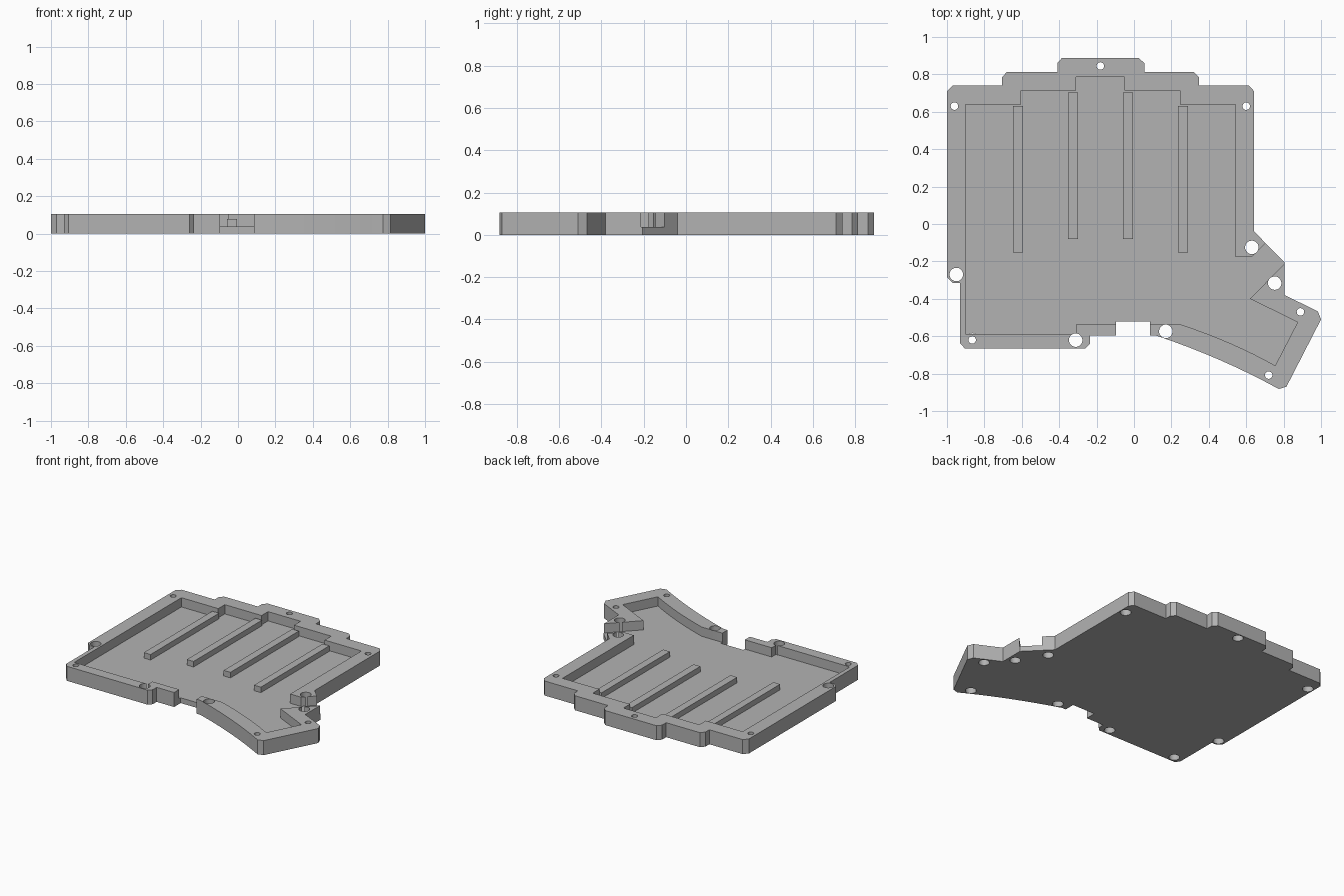
import bpy
import bmesh
from mathutils import Vector

TOP, FLOOR, BAR_TOP = 0.105, 0.038, 0.078

cube = bpy.data.objects.get("Cube")
if cube:
    bpy.data.objects.remove(cube, do_unlink=True)

grey = bpy.data.materials.new("plain grey")
grey.use_nodes = True
colour = (0.45, 0.45, 0.45, 1)
grey.diffuse_color = colour
grey.node_tree.nodes["Principled BSDF"].inputs["Base Color"].default_value = colour


def finish(name, bm):
    bmesh.ops.recalc_face_normals(bm, faces=bm.faces)
    mesh = bpy.data.meshes.new(name)
    bm.to_mesh(mesh)
    bm.free()
    mesh.materials.append(grey)
    obj = bpy.data.objects.new(name, mesh)
    bpy.context.collection.objects.link(obj)
    return obj


def prism(name, points, z0, z1):
    """Extrude a flat outline between two heights."""
    bm = bmesh.new()
    face = bm.faces.new([bm.verts.new((x, y, z0)) for x, y in points])
    new = bmesh.ops.extrude_face_region(bm, geom=[face])["geom"]
    verts = [v for v in new if isinstance(v, bmesh.types.BMVert)]
    bmesh.ops.translate(bm, verts=verts, vec=(0, 0, z1 - z0))
    return finish(name, bm)


def cylinder(name, x, y, radius, z0, z1):
    bm = bmesh.new()
    bmesh.ops.create_cone(bm, cap_ends=True, segments=32, radius1=radius,
                          radius2=radius, depth=z1 - z0)
    bmesh.ops.translate(bm, verts=bm.verts, vec=(x, y, (z0 + z1) / 2))
    return finish(name, bm)


def arc(a, control, b, steps=8):
    """Quadratic curve from a to b."""
    a, c, b = Vector(a), Vector(control), Vector(b)
    ts = [i / steps for i in range(steps + 1)]
    return [tuple(a * (1 - t) ** 2 + c * 2 * t * (1 - t) + b * t * t) for t in ts]


def cut(target, cutter):
    cutter.hide_render = True
    mod = target.modifiers.new("cut", 'BOOLEAN')
    mod.operation = 'DIFFERENCE'
    mod.solver = 'EXACT'
    mod.object = cutter
    bpy.context.view_layer.objects.active = target
    bpy.ops.object.modifier_apply(modifier=mod.name)
    bpy.data.objects.remove(cutter, do_unlink=True)


# Stepped, chamfered outer outline with the angled thumb lobe
outline = [
    (-1, 0.71), (-0.97, 0.74), (-0.705, 0.74), (-0.705, 0.785), (-0.68, 0.813),
    (-0.41, 0.813), (-0.41, 0.86), (-0.385, 0.888), (0.025, 0.888), (0.055, 0.86),
    (0.055, 0.813), (0.32, 0.813), (0.348, 0.785), (0.348, 0.74), (0.615, 0.74),
    (0.642, 0.71), (0.642, -0.04), (0.805, -0.205), (0.805, -0.38),
    (0.983, -0.467), (1, -0.51), (0.815, -0.87), (0.775, -0.882),
] + arc((0.77, -0.88), (0.47, -0.715), (0.12, -0.597)) + [
    (0.085, -0.595), (0.085, -0.52), (-0.095, -0.52), (-0.095, -0.595),
    (-0.235, -0.595), (-0.235, -0.64), (-0.26, -0.665), (-0.905, -0.665),
    (-0.93, -0.637), (-0.93, -0.315), (-0.97, -0.315), (-1, -0.285),
]
tray = prism("tray", outline, 0, TOP)

# Recess, running out through the gap in the right-hand wall
recess = [
    (-0.9, 0.638), (-0.605, 0.638), (-0.605, 0.713), (-0.31, 0.713),
    (-0.31, 0.787), (-0.05, 0.787), (-0.05, 0.713), (0.247, 0.713),
    (0.247, 0.638), (0.542, 0.638), (0.542, -0.177), (0.628, -0.177),
    (0.8, -0.005), (0.9, -0.115), (0.62, -0.4), (0.875, -0.525),
] + arc((0.755, -0.757), (0.53, -0.63), (0.25, -0.537)) + [
    (-0.31, -0.537), (-0.31, -0.587), (-0.9, -0.587),
]
cut(tray, prism("recess_cutter", recess, FLOOR, TOP + 0.1))

# Wide through holes
for x, y in [(-0.95, -0.27), (-0.312, -0.621), (0.17, -0.574),
             (0.63, -0.125), (0.752, -0.316)]:
    cut(tray, cylinder("hole_cutter", x, y, 0.036, -0.1, 0.2))

# Screw holes, widened for the heads underneath
for x, y in [(-0.96, 0.63), (-0.18, 0.845), (0.6, 0.63),
             (-0.865, -0.62), (0.89, -0.47), (0.72, -0.808)]:
    cut(tray, cylinder("screw_cutter", x, y, 0.02, -0.1, 0.2))
    cut(tray, cylinder("head_cutter", x, y, 0.036, -0.1, 0.045))

# Raised bars on the floor
for i, (x, y) in enumerate([(-0.62, 0.63), (-0.327, 0.703),
                            (-0.032, 0.703), (0.263, 0.63)]):
    w, end = 0.027, y - 0.783
    prism(f"floor_bar_{i + 1}", [(x - w, end), (x + w, end), (x + w, y), (x - w, y)],
          FLOOR - 0.01, BAR_TOP)

# Smooth hole walls, crisp edges
bpy.ops.object.select_all(action='DESELECT')
tray.select_set(True)
bpy.context.view_layer.objects.active = tray
bpy.ops.object.shade_smooth_by_angle(angle=0.5)
